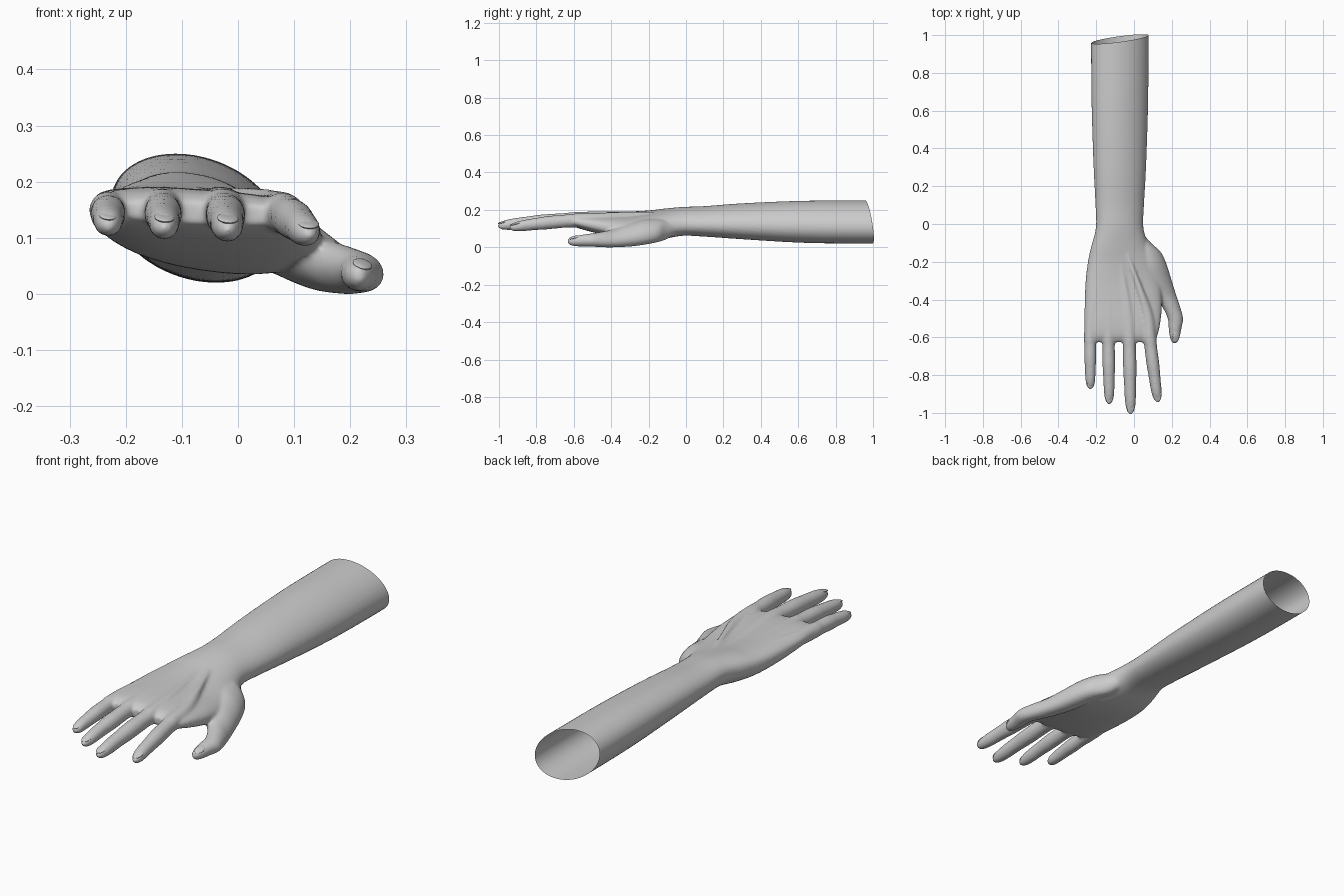
import bpy, bmesh, math
from mathutils import Vector

old = bpy.data.objects.get("Cube")
if old:
    bpy.data.objects.remove(old, do_unlink=True)

skin = bpy.data.materials.new("plain grey")
skin.use_nodes = True
GREY = (0.6, 0.6, 0.6, 1)
skin.diffuse_color = GREY
skin.node_tree.nodes["Principled BSDF"].inputs["Base Color"].default_value = GREY


def spline(rows, steps=5):
    """Catmull-Rom interpolation of section rows."""
    out = []
    for i in range(len(rows) - 1):
        a, b, c, d = (rows[max(0, min(len(rows) - 1, i + k))] for k in (-1, 0, 1, 2))
        for s in range(steps):
            t = s / steps
            out.append([q + 0.5 * t * (r - p + t * (2 * p - 5 * q + 4 * r - u + t * (3 * (q - r) + u - p)))
                        for p, q, r, u in zip(a, b, c, d)])
    return out + [list(rows[-1])]


def loft(bm, rows, sides=40):
    """Closed loft; each row is y, x min, x max, z min, z max, shear, squareness."""
    rings = []
    for y, x0, x1, z0, z1, shear, power in spline(rows):
        w, half = (x1 - x0) / 2, (z1 - z0) / 2
        h = math.sqrt(max(half * half - (shear * w) ** 2, 1e-6))
        ring = []
        for k in range(sides):
            a = 2 * math.pi * k / sides
            c, s = math.cos(a), math.sin(a)
            dx = w * math.copysign(abs(c) ** (2 / power), c)
            dz = h * math.copysign(abs(s) ** (2 / power), s)
            ring.append(bm.verts.new(((x0 + x1) / 2 + dx, y, (z0 + z1) / 2 + dz + shear * dx)))
        rings.append(ring)
    for r, q in zip(rings, rings[1:]):
        for k in range(sides):
            n = (k + 1) % sides
            bm.faces.new((r[k], r[n], q[n], q[k]))
    bm.faces.new(rings[0][::-1])
    bm.faces.new(rings[-1])


def round_row(y, x, z, rx, rz):
    return (y, x - rx, x + rx, z - rz, z + rz, 0, 2)


bm = bmesh.new()

# Forearm, wrist and palm
loft(bm, [
    (1.15, -.227, .077, .02, .25, -.18, 2),
    (.85, -.227, .077, .02, .25, -.18, 2),
    (.6, -.224, .074, .025, .248, -.18, 2),
    (.3, -.214, .064, .043, .235, -.17, 2),
    (.1, -.204, .053, .057, .22, -.16, 2),
    (-.02, -.202, .05, .062, .215, -.16, 2.1),
    (-.12, -.227, .08, .045, .205, -.16, 2.2),
    (-.2, -.244, .115, .037, .195, -.15, 2.3),
    (-.3, -.256, .14, .042, .189, -.14, 2.4),
    (-.42, -.261, .148, .064, .188, -.1, 2.5),
    (-.52, -.263, .14, .088, .188, -.07, 2.6),
    (-.59, -.258, .125, .108, .182, -.05, 2.6),
    (-.625, -.245, .11, .125, .165, -.04, 2.4)])

# Thumb with the fleshy base of the palm
loft(bm, [
    (-.03, -.01, .03, .09, .13, 0, 2),
    (-.1, .0, .09, .045, .145, -.2, 2),
    (-.15, .01, .143, .028, .15, -.3, 2),
    (-.22, .03, .175, .014, .148, -.35, 2),
    (-.3, .06, .2, .004, .128, -.35, 2),
    (-.38, .105, .225, 0, .1, -.3, 2),
    (-.44, .15, .245, 0, .085, -.2, 2),
    (-.5, .178, .26, .003, .075, -.1, 2),
    (-.55, .183, .252, .004, .068, 0, 2),
    (-.595, .189, .243, .006, .06, 0, 2),
    (-.62, .197, .233, .012, .052, 0, 2),
    (-.632, .207, .223, .022, .042, 0, 2)])

# Fingers: wrist-side x, base x, tip x, tip y, base z, tip z, radius
fingers = {
    "little": (-.15, -.232, -.231, -.875, .149, .122, .033),
    "ring": (-.115, -.135, -.131, -.955, .152, .117, .035),
    "middle": (-.08, -.025, -.018, -1.008, .15, .114, .037),
    "index": (-.04, .082, .126, -.945, .143, .105, .036)}
TAPER = ((0, 1), (.15, .94), (.4, .96), (.6, .87), (.8, .8), (.91, .66), (.97, .42), (1, .12))
BASE_Y = -.6
for xw, xb, xt, yt, zb, zt, r in fingers.values():
    rows = [round_row(-.15, xw, .184, .008, .008),
            round_row(-.32, xw + .5 * (xb - xw), .172, .018, .018),
            round_row(-.48, xb - .1 * (xb - xw), zb + .004, r * .95, r * 1.02)]
    for t, k in TAPER:
        rows.append(round_row(BASE_Y + t * (yt - BASE_Y), xb + t * (xt - xb),
                              zb + t * (zt - zb) + .004 * math.sin(math.pi * t), r * k, r * k * 1.03))
    loft(bm, rows, 24)

bmesh.ops.recalc_face_normals(bm, faces=bm.faces)
mesh = bpy.data.meshes.new("arm_blend")
bm.to_mesh(mesh)
bm.free()
arm = bpy.data.objects.new("hand_and_forearm", mesh)
bpy.context.collection.objects.link(arm)

# Fuse the volumes into one smooth skin
remesh = arm.modifiers.new("fuse", 'REMESH')
remesh.mode = 'VOXEL'
remesh.voxel_size = .006
relax = arm.modifiers.new("relax", 'SMOOTH')
relax.factor, relax.iterations = .5, 10
bpy.context.view_layer.update()
fused = bpy.data.meshes.new_from_object(arm.evaluated_get(bpy.context.evaluated_depsgraph_get()))
arm.modifiers.clear()

# Slanted open cut at the elbow end
bm = bmesh.new()
bm.from_mesh(fused)
bmesh.ops.bisect_plane(bm, geom=bm.verts[:] + bm.edges[:] + bm.faces[:], clear_outer=True,
                       plane_co=Vector((-.075, .979, .135)), plane_no=Vector((-.111, 1, .135)))
for f in bm.faces:
    f.smooth = True
bm.to_mesh(fused)
bm.free()
arm.data = fused
fused.materials.clear()
fused.materials.append(skin)


# Nails: thin domed plates set into the finger tops
def nail(name, loc, size, tilt, roll):
    bm = bmesh.new()
    bmesh.ops.create_uvsphere(bm, u_segments=20, v_segments=10, radius=1)
    for f in bm.faces:
        f.smooth = True
    me = bpy.data.meshes.new(name)
    bm.to_mesh(me)
    bm.free()
    me.materials.append(skin)
    ob = bpy.data.objects.new(name, me)
    ob.location, ob.scale, ob.rotation_euler = loc, size, (tilt, roll, 0)
    bpy.context.collection.objects.link(ob)


for name, (xw, xb, xt, yt, zb, zt, r) in fingers.items():
    nail(name + "_nail", (xt, yt + .034, zt + r * .56), (r * .52, .033, .006), .24, .1)
nail("thumb_nail", (.222, -.598, .053), (.018, .03, .006), .25, .3)
